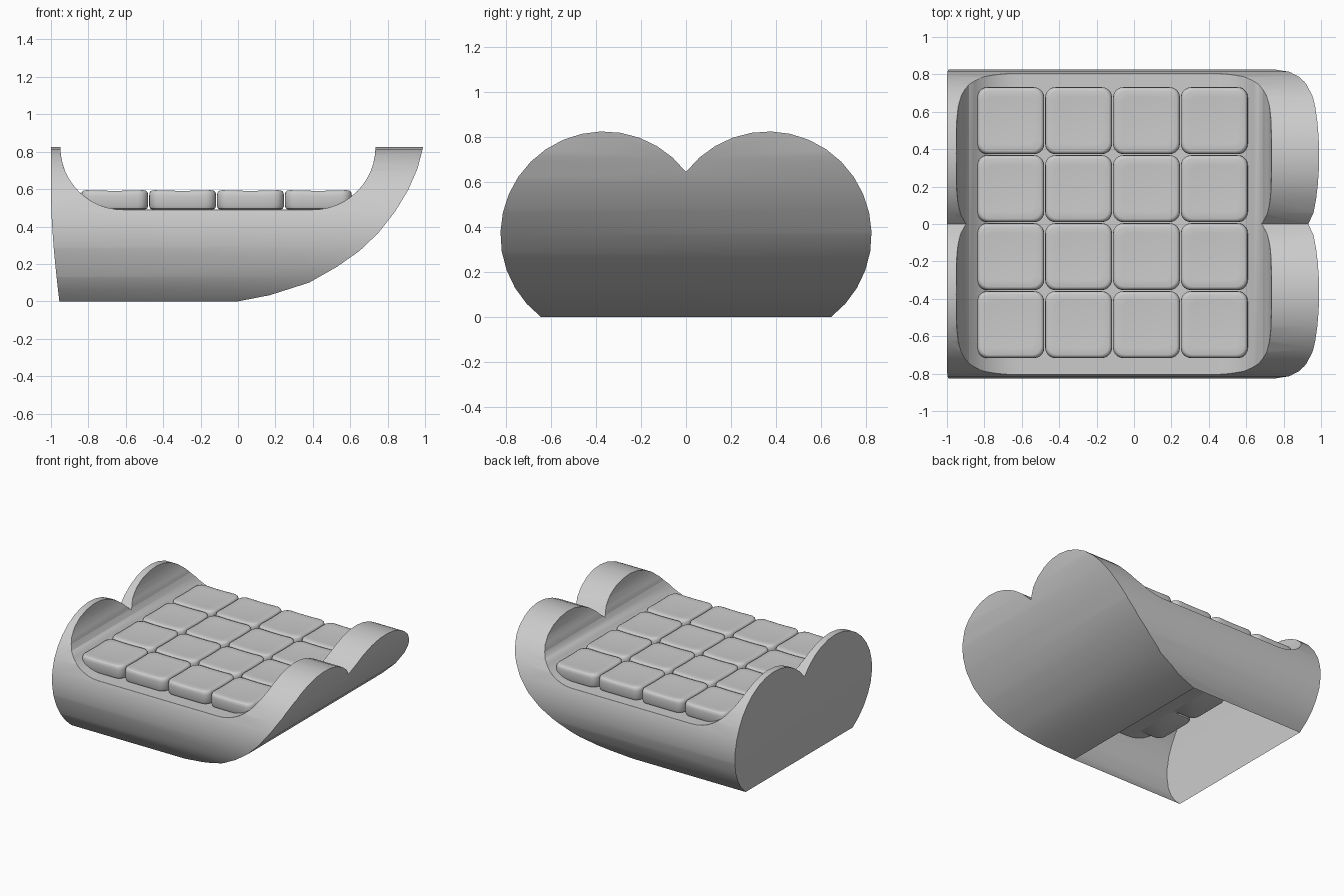
import bpy, bmesh
from math import sin, cos, pi, asin

if "Cube" in bpy.data.objects:
    bpy.data.objects.remove(bpy.data.objects["Cube"])

C, R = 0.365, 0.46          # lobe centre offset and radius


def link(bm, name):
    me = bpy.data.meshes.new(name)
    bm.to_mesh(me)
    bm.free()
    ob = bpy.data.objects.new(name, me)
    bpy.context.collection.objects.link(ob)
    return ob


def prism(name, pts, a, b, place):
    """Extrude a closed 2D outline between two parallel planes."""
    bm = bmesh.new()
    lo = [bm.verts.new(place(p, a)) for p in pts]
    hi = [bm.verts.new(place(p, b)) for p in pts]
    n = len(pts)
    bm.faces.new(lo)
    bm.faces.new(hi)
    for i in range(n):
        bm.faces.new((lo[i], lo[(i + 1) % n], hi[(i + 1) % n], hi[i]))
    bmesh.ops.recalc_face_normals(bm, faces=bm.faces)
    return link(bm, name)


def boolean(ob, cutter, op):
    m = ob.modifiers.new(op, 'BOOLEAN')
    m.operation, m.object, m.solver = op, cutter, 'EXACT'
    cutter.hide_render = True
    bpy.context.view_layer.objects.active = ob
    bpy.ops.object.modifier_apply(modifier=m.name)
    bpy.data.objects.remove(cutter)


def smooth(ob, angle):
    bpy.ops.object.select_all(action='DESELECT')
    ob.select_set(True)
    bpy.context.view_layer.objects.active = ob
    bpy.ops.object.shade_smooth_by_angle(angle=angle)


# Two-lobed cross-section running along x
t0 = asin(C / R)
arc = [-t0 + (pi / 2 + 2 * t0) * i / 18 for i in range(19)]
half = [(C + R * cos(t), C + R * sin(t)) for t in arc]
half[-1] = (0, half[-1][1])
lobes = half + [(-y, z) for y, z in half[-2::-1]]
body = prism("body", lobes, -1.1, 1.1, lambda p, x: (x, p[0], p[1]))

# Side silhouette: near-vertical left end, swept right end
side = [(-1, 0.9), (-1, 0.55), (-0.995, 0.42), (-0.985, 0.28), (-0.97, 0.13),
        (-0.953, -0.02), (-0.03, -0.02), (0, 0), (0.17, 0.033), (0.38, 0.1), (0.53, 0.185),
        (0.65, 0.27), (0.75, 0.365), (0.84, 0.48), (0.91, 0.595), (0.96, 0.71),
        (0.99, 0.825), (1.0, 0.9)]
along_y = lambda p, y: (p[0], y, p[1])
boolean(body, prism("side_cutter", side, -1, 1, along_y), 'INTERSECT')

# Scooped recess
q = [pi / 2 * i / 12 for i in range(13)]
scoop = [(-0.95, 0.95)] + [(-0.615 - 0.335 * cos(t), 0.825 - 0.335 * sin(t)) for t in q]
scoop += [(0.4 + 0.335 * sin(t), 0.825 - 0.335 * cos(t)) for t in q] + [(0.735, 0.95)]
boolean(body, prism("scoop_cutter", scoop, -1, 1, along_y), 'DIFFERENCE')

# Open underside and narrow chamfered rim around the recess
bm = bmesh.new()
bm.from_mesh(body.data)
bmesh.ops.remove_doubles(bm, verts=bm.verts, dist=0.0005)
bm.normal_update()
bottom = [f for f in bm.faces if max(v.co.z for v in f.verts) < 0.002]
bmesh.ops.delete(bm, geom=bottom, context='FACES')


def in_scoop(f):
    c = f.calc_center_median()
    return -0.955 < c.x < 0.74 and c.z > 0.45 and abs(f.normal.y) < 0.02 and \
        ((abs(c.y) - C) ** 2 + (c.z - C) ** 2) ** 0.5 < 0.456


rim = [e for e in bm.edges if len(e.link_faces) == 2
       and in_scoop(e.link_faces[0]) != in_scoop(e.link_faces[1])]
bmesh.ops.bevel(bm, geom=rim, offset=0.008, segments=1, affect='EDGES',
                profile=0.5, clamp_overlap=True)
bm.to_mesh(body.data)
bm.free()
smooth(body, 0.5)


# Soft, slightly dished pad lofted from rounded-square rings
def pad(name, cx, cy, h=0.179, r=0.055):
    outline = []
    for k in range(4):
        sx, sy = ((1, 1), (-1, 1), (-1, -1), (1, -1))[k]
        for i in range(6):
            t = k * pi / 2 + pi / 2 * i / 5
            outline.append((sx * (h - r) + r * cos(t), sy * (h - r) + r * sin(t)))
        nx, ny = ((-1, 1), (-1, -1), (1, -1), (1, 1))[k]
        a, b = outline[-1], (nx * (h - r) + r * cos(t), ny * (h - r) + r * sin(t))
        outline += [(a[0] + (b[0] - a[0]) * j / 4, a[1] + (b[1] - a[1]) * j / 4) for j in (1, 2, 3)]
    rings = [(0.92, 0.492), (0.97, 0.497), (1, 0.512), (1, 0.568), (0.985, 0.584),
             (0.95, 0.594), (0.9, 0.598), (0.7, 0.598), (0.45, 0.598), (0.2, 0.598)]
    bm = bmesh.new()
    loops = []
    for s, z in rings:
        loop = []
        for x, y in outline:
            x, y = x * s, y * s
            w = (z - 0.492) / 0.106
            dip = 0.006 * w * (2 - (x / h) ** 2 - (y / h) ** 2)
            loop.append(bm.verts.new((cx + x, cy + y, z - dip)))
        loops.append(loop)
    n = len(outline)
    for a, b in zip(loops, loops[1:]):
        for i in range(n):
            bm.faces.new((a[i], a[(i + 1) % n], b[(i + 1) % n], b[i]))
    bm.faces.new(loops[0][::-1])
    bm.faces.new(loops[-1])
    smooth(link(bm, name), 0.7)


for i in range(4):
    for j in range(4):
        pad(f"pad_{i}_{j}", -0.659 + 0.3628 * i, -0.538 + 0.3635 * j)
